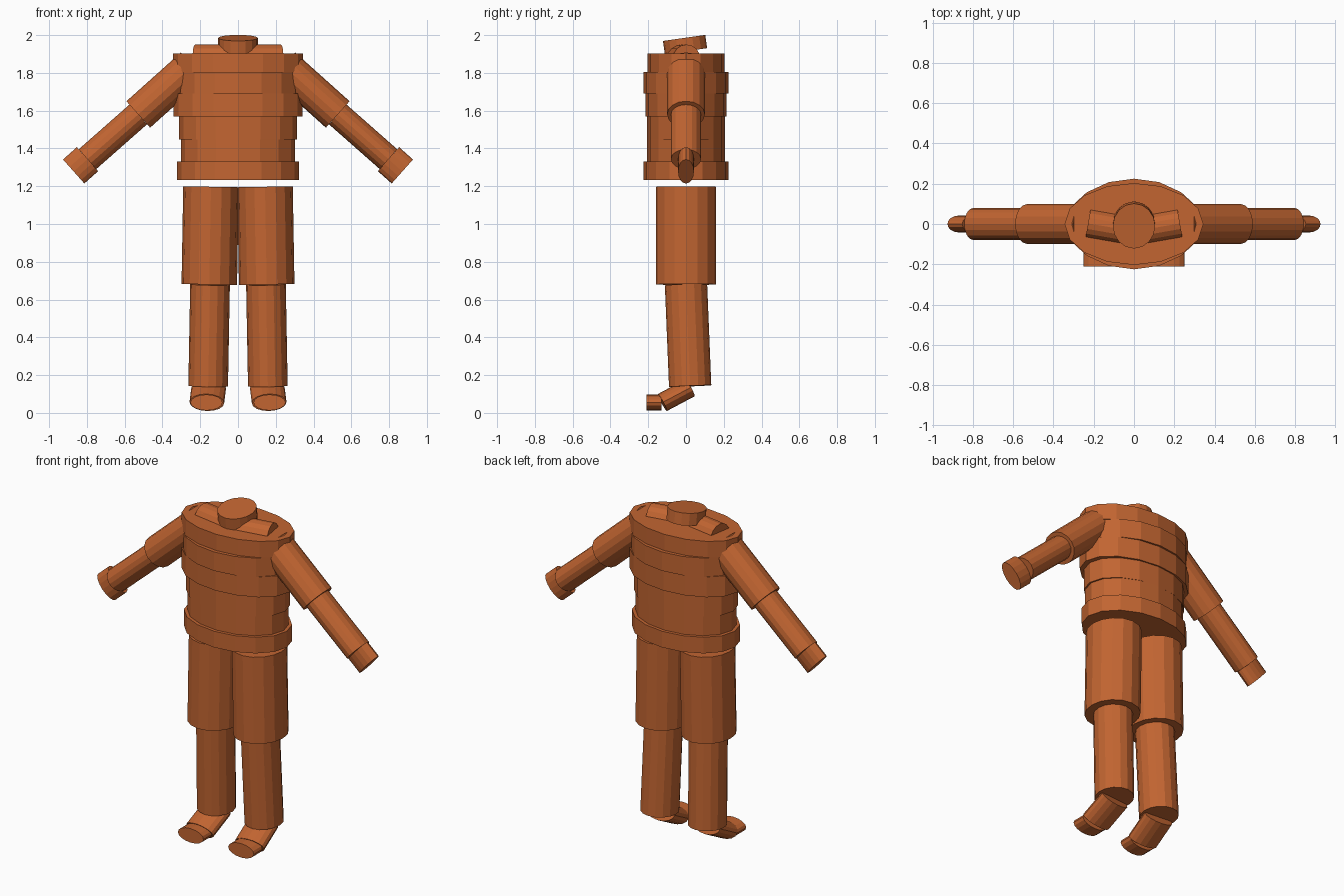
import bpy, bmesh, math
from mathutils import Vector, Matrix

if "Cube" in bpy.data.objects:
    bpy.data.objects.remove(bpy.data.objects["Cube"])

clay = bpy.data.materials.new("burnt orange")
clay.diffuse_color = (0.54, 0.130, 0.031, 1)
clay.use_nodes = True
clay.node_tree.nodes["Principled BSDF"].inputs["Base Color"].default_value = clay.diffuse_color
SIDES = 16


def tube(name, start, end, width, depth, side=(1, 0, 0)):
    """Capped elliptical cylinder from start to end; width is the radius along side."""
    a, b = Vector(start), Vector(end)
    axis = (b - a).normalized()
    u = Vector(side)
    u = (u - axis * u.dot(axis)).normalized()
    v = axis.cross(u)
    frame = Matrix((u * width, v * depth, axis * (b - a).length)).transposed().to_4x4()
    frame.translation = (a + b) / 2
    bm = bmesh.new()
    bmesh.ops.create_cone(bm, cap_ends=True, segments=SIDES, radius1=1, radius2=1, depth=1)
    # keep a ring vertex on each main axis
    bmesh.ops.transform(bm, matrix=frame, verts=bm.verts)
    bmesh.ops.recalc_face_normals(bm, faces=bm.faces)
    mesh = bpy.data.meshes.new(name)
    bm.to_mesh(mesh)
    bm.free()
    mesh.materials.append(clay)
    obj = bpy.data.objects.new(name, mesh)
    bpy.context.collection.objects.link(obj)
    return obj


def pair(name, start, end, width, depth, side=(1, 0, 0)):
    """Left and right copies of a tube."""
    for label, s in (("right", 1), ("left", -1)):
        tube(f"{label}_{name}", (s * start[0], *start[1:]), (s * end[0], *end[1:]),
             width, depth, (s * side[0], *side[1:]))


# Torso: stacked bands (name, bottom, top, half width, half depth)
for name, z0, z1, rx, ry in (
        ("hips", 1.233, 1.33, 0.323, 0.225),
        ("waist", 1.33, 1.447, 0.303, 0.206),
        ("belly", 1.447, 1.57, 0.313, 0.206),
        ("ribs", 1.57, 1.692, 0.342, 0.214),
        ("chest", 1.692, 1.805, 0.327, 0.225),
        ("shoulders", 1.805, 1.902, 0.345, 0.203)):
    tube(name, (0, 0, z0), (0, 0, z1), rx, ry)

# Neck, tilted forward
tube("neck", (0, 0, 1.915), (0, -0.01, 1.985), 0.105, 0.113)

# Collar bones and arms
pair("collar_bone", (0.01, -0.035, 1.877), (0.228, 0.003, 1.877), 0.073, 0.073, (0, 1, 0))
pair("upper_arm", (0.24, 0, 1.838), (0.528, 0, 1.58), 0.10, 0.094, (0, 1, 0))
pair("forearm", (0.528, 0, 1.58), (0.797, 0, 1.343), 0.08, 0.07, (0, 1, 0))
pair("hand", (0.797, 0, 1.343), (0.87, 0, 1.278), 0.042, 0.085, (0, 1, 0))

# Legs
pair("thigh", (0.143, 0, 1.197), (0.152, 0, 0.68), 0.147, 0.16)
pair("shin", (0.148, 0, 0.68), (0.158, 0.022, 0.142), 0.105, 0.112)

# Feet
pair("foot", (0.155, 0.022, 0.133), (0.165, -0.125, 0.055), 0.092, 0.051)
pair("toes", (0.167, -0.13, 0.055), (0.167, -0.21, 0.055), 0.085, 0.042)
